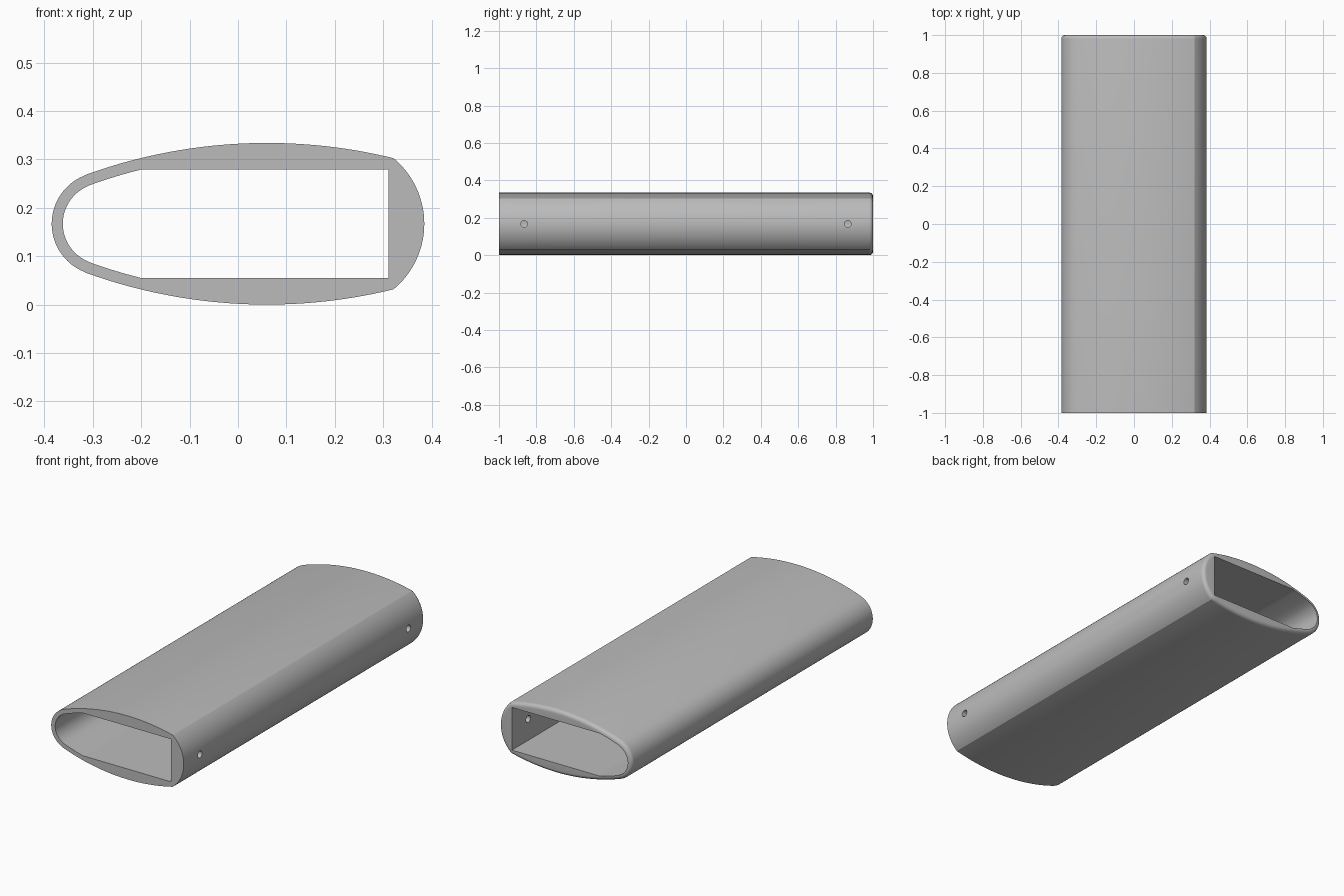
import bpy, bmesh
from math import sin, cos, pi, atan2, acos, hypot, sqrt, radians

cube = bpy.data.objects.get("Cube")
if cube:
    bpy.data.objects.remove(cube)

MID = 0.167                                   # height of the symmetry plane
NOSE_X, NOSE_R = -0.278, 0.107                # rounded narrow edge
CROWN_X, CROWN_R = 0.06, 1.10                 # broad curved top
CROWN_Z = MID - CROWN_R
END_X, END_R = 0.209, 0.176                   # rounded wide edge
NOSE_N, TOP_N, END_N = 20, 32, 14
TANGENT = atan2(-CROWN_Z, NOSE_X - CROWN_X)   # where nose meets crown
FILLET = 0.02


def arc(cx, cz, r, a, b, n):
    return [(cx + r * cos(a + (b - a) * i / n), cz + r * sin(a + (b - a) * i / n))
            for i in range(n)]


def line(a, b, n):
    return [(a[0] + (b[0] - a[0]) * i / n, a[1] + (b[1] - a[1]) * i / n)
            for i in range(n)]


def mirror(half):
    """Close an upper half, running nose to end, with its reflection."""
    return half + [(x, -z) for x, z in reversed(half[1:-1])]


def outer(inset):
    """Outer section, pulled inward by inset."""
    nr, cr, er = NOSE_R - inset, CROWN_R - inset, END_R - inset
    dx, dz = END_X - CROWN_X, -CROWN_Z
    d = hypot(dx, dz)
    meet = atan2(dz, dx) - acos((d * d + cr * cr - er * er) / (2 * d * cr))
    corner = (CROWN_X + cr * cos(meet), CROWN_Z + cr * sin(meet))
    start = atan2(corner[1], corner[0] - END_X)
    half = arc(NOSE_X, 0, nr, pi, TANGENT, NOSE_N)
    half += arc(CROWN_X, CROWN_Z, cr, TANGENT, meet, TOP_N)
    half += arc(END_X, 0, er, start, 0, END_N) + [(END_X + er, 0)]
    return mirror(half)


def cavity():
    """Inner section: rounded nose, short sloped curve, flat roof, flat wall."""
    wall, roof, right, bend = 0.023, 0.112, 0.311, 5
    cr = CROWN_R - wall
    rise = roof - CROWN_Z
    roof_start = (CROWN_X - sqrt(cr * cr - rise * rise), roof)
    half = arc(NOSE_X, 0, NOSE_R - wall, pi, TANGENT, NOSE_N)
    half += arc(CROWN_X, CROWN_Z, cr, TANGENT,
                atan2(rise, roof_start[0] - CROWN_X), bend)
    half += line(roof_start, (right, roof), TOP_N - bend)
    half += line((right, roof), (right, 0), END_N) + [(right, 0)]
    return mirror(half)


# Sections in order: front rim, body, rounded back rim, then back through the cavity
rings = [(outer(0), -1)]
for i in range(7):
    a = pi / 2 * i / 6
    rings.append((outer(FILLET * (1 - cos(a))), 1 - FILLET + FILLET * sin(a)))
rings += [(cavity(), 1), (cavity(), -1)]

bm = bmesh.new()
loops = [[bm.verts.new((x, y, z + MID)) for x, z in sec] for sec, y in rings]
count = len(loops[0])
for a, b in zip(loops, loops[1:] + loops[:1]):
    for i in range(count):
        j = (i + 1) % count
        bm.faces.new((a[i], a[j], b[j], b[i]))
bmesh.ops.recalc_face_normals(bm, faces=bm.faces[:])
mesh = bpy.data.meshes.new("hollow_sleeve")
bm.to_mesh(mesh)
bm.free()
sleeve = bpy.data.objects.new("hollow_sleeve", mesh)
bpy.context.collection.objects.link(sleeve)

# Plain grey material
grey = bpy.data.materials.new("plain grey")
grey.use_nodes = True
colour = (0.5, 0.5, 0.5, 1)
grey.diffuse_color = colour
grey.node_tree.nodes["Principled BSDF"].inputs["Base Color"].default_value = colour
mesh.materials.append(grey)

# Two screw holes through the thick wall
for y in (-0.865, 0.865):
    bpy.ops.mesh.primitive_cylinder_add(vertices=24, radius=0.018, depth=0.2,
                                        location=(0.35, y, MID),
                                        rotation=(0, radians(90), 0))
    cutter = bpy.context.object
    cutter.name = "hole_cutter"
    cutter.hide_render = True
    cutter.data.materials.append(grey)
    bpy.ops.object.select_all(action='DESELECT')
    sleeve.select_set(True)
    bpy.context.view_layer.objects.active = sleeve
    cut = sleeve.modifiers.new("screw_hole", 'BOOLEAN')
    cut.object = cutter
    cut.operation = 'DIFFERENCE'
    cut.solver = 'EXACT'
    bpy.ops.object.modifier_apply(modifier=cut.name)
    bpy.data.objects.remove(cutter)

bpy.ops.object.shade_smooth_by_angle(angle=radians(25))
